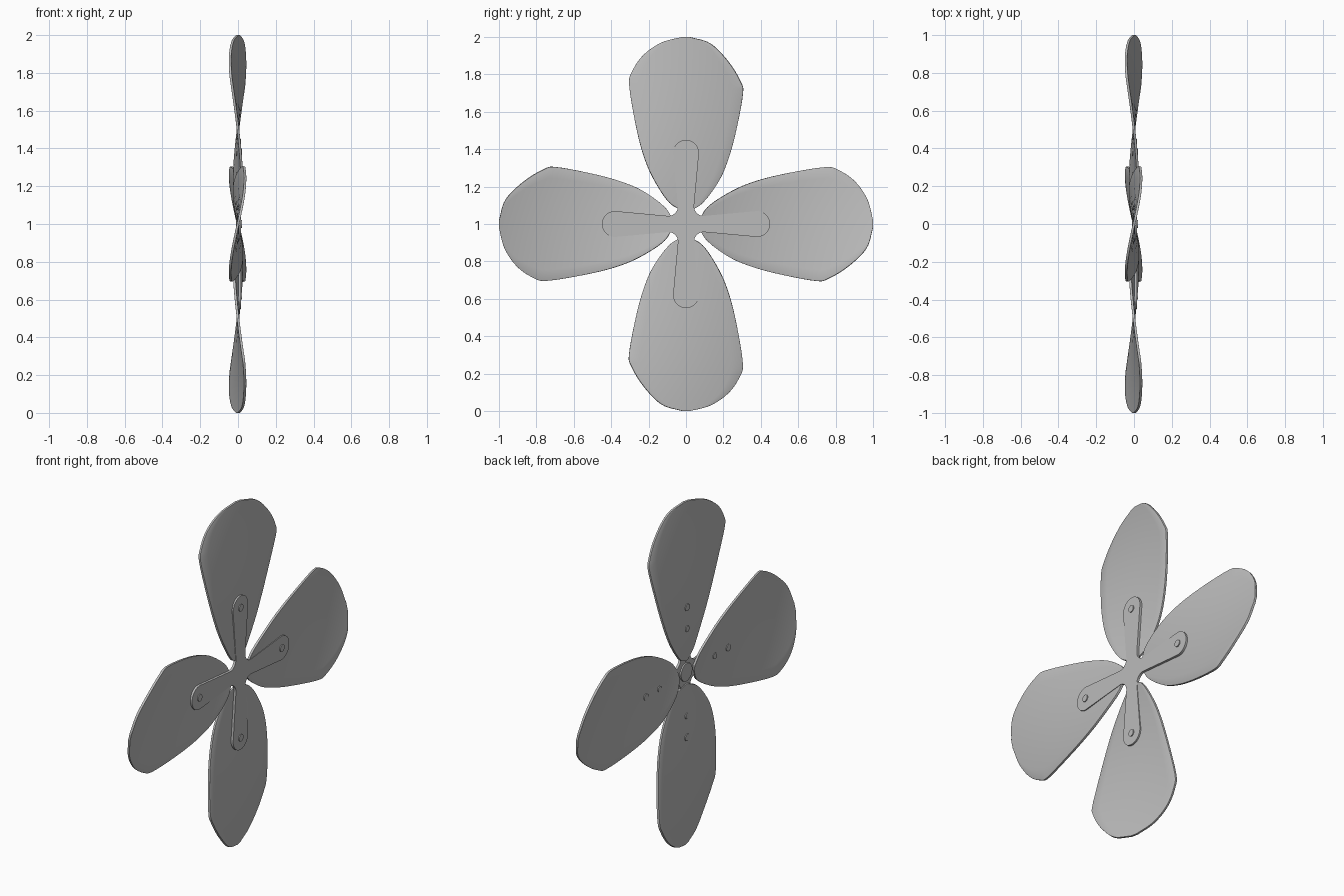
import bpy, bmesh, math
from mathutils import Vector, Matrix

cube = bpy.data.objects.get("Cube")
if cube:
    bpy.data.objects.remove(cube, do_unlink=True)

metal = bpy.data.materials.new("grey metal")
metal.use_nodes = True
GREY = (0.5, 0.5, 0.5, 1)
metal.diffuse_color = GREY
metal.node_tree.nodes["Principled BSDF"].inputs["Base Color"].default_value = GREY

HUB = (0, 0, 1)


def add_object(name, mesh, quarter=0):
    """Place a part on the hub axis, turned by quarter turns."""
    obj = bpy.data.objects.new(name, mesh)
    obj.location = HUB
    obj.rotation_euler.x = quarter * math.pi / 2
    bpy.context.collection.objects.link(obj)
    return obj


def make_mesh(name, bm, smooth=True):
    bmesh.ops.recalc_face_normals(bm, faces=bm.faces)
    mesh = bpy.data.meshes.new(name)
    bm.to_mesh(mesh)
    bm.free()
    mesh.materials.append(metal)
    if smooth:
        mesh.shade_smooth()
        mesh.set_sharp_from_angle(angle=math.radians(35))
    return mesh


def smooth_path(points, steps=6):
    """Catmull-Rom curve through the points."""
    p = [Vector(q) for q in points]
    p = [2 * p[0] - p[1]] + p + [2 * p[-1] - p[-2]]
    out = []
    for a, b, c, d in zip(p, p[1:], p[2:], p[3:]):
        for i in range(steps):
            t = i / steps
            out.append(0.5 * (2 * b + (c - a) * t + (2 * a - 5 * b + 4 * c - d) * t * t
                              + (3 * b - a - 3 * c + d) * t ** 3))
    return out + [p[-2]]


# Blade: two edge curves (across, outward) joined by a twisted sheet
left_edge = [(-0.015, 0.07), (-0.09, 0.115), (-0.165, 0.225), (-0.22, 0.345), (-0.265, 0.51),
             (-0.303, 0.74), (-0.285, 0.82), (-0.225, 0.905), (-0.13, 0.97), (-0.02, 1.0)]
right_edge = [(0.015, 0.07), (0.08, 0.105), (0.15, 0.19), (0.205, 0.29), (0.258, 0.455),
              (0.304, 0.69), (0.29, 0.765), (0.225, 0.87), (0.13, 0.965), (0.02, 1.0)]
COLS = 10


def twist(across, out):
    return 0.45 * (out - 0.5) * across


def blade_mesh():
    bm = bmesh.new()
    rows = []
    for a, b in zip(smooth_path(left_edge), smooth_path(right_edge)):
        row = [a.lerp(b, i / COLS) for i in range(COLS + 1)]
        rows.append([bm.verts.new((twist(q.x, q.y), q.x, q.y)) for q in row])
    for r0, r1 in zip(rows, rows[1:]):
        for i in range(COLS):
            bm.faces.new((r0[i], r0[i + 1], r1[i + 1], r1[i]))
    return make_mesh("blade", bm)


blade = blade_mesh()
for k, side in enumerate(("top", "front", "bottom", "back")):
    obj = add_object(side + "_blade", blade, k)
    solid = obj.modifiers.new("thickness", "SOLIDIFY")
    solid.thickness = 0.013
    solid.offset = 0
    bevel = obj.modifiers.new("rounded_rim", "BEVEL")
    bevel.width = 0.003
    bevel.segments = 2
    bevel.angle_limit = math.radians(50)


# Four-armed bracket: filleted corners, flared arms, round ends
def arc(cx, cy, radius, start, end, n):
    angles = [math.radians(start + (end - start) * i / n) for i in range(n + 1)]
    return [Vector((0, cx + radius * math.cos(a), cy + radius * math.sin(a))) for a in angles]


def bracket_mesh():
    arm = arc(0.095, 0.095, 0.052, 225, 180, 5) + arc(0, 0.38, 0.069, -5, 185, 20)
    arm += arc(-0.095, 0.095, 0.052, 0, -45, 5)[:-1]
    bm = bmesh.new()
    verts = []
    for k in range(4):
        turn = Matrix.Rotation(k * math.pi / 2, 3, "X")
        verts += [bm.verts.new(turn @ p + Vector((0.003, 0, 0))) for p in arm]
    face = bm.faces.new(verts)
    ext = bmesh.ops.extrude_face_region(bm, geom=[face])
    moved = [g for g in ext["geom"] if isinstance(g, bmesh.types.BMVert)]
    bmesh.ops.translate(bm, verts=moved, vec=(0.014, 0, 0))
    return make_mesh("bracket", bm)


add_object("hub_bracket", bracket_mesh())


# Rivets and hub disc: short cylinders along the axle
def disc_mesh(name, radius, x0, x1, out, sides=24):
    bm = bmesh.new()
    place = Matrix.Translation(((x0 + x1) / 2, 0, out)) @ Matrix.Rotation(math.pi / 2, 4, "Y")
    bmesh.ops.create_cone(bm, cap_ends=True, segments=sides, radius1=radius, radius2=radius,
                          depth=x1 - x0, matrix=place)
    return make_mesh(name, bm)


add_object("hub_disc", disc_mesh("hub_disc", 0.052, -0.005, 0.004, 0))
outer = disc_mesh("outer_rivet", 0.02, -0.011, 0.022, 0.38)
inner = disc_mesh("inner_rivet", 0.017, -0.011, 0.01, 0.255)
for k in range(4):
    add_object("outer_rivet", outer, k)
    add_object("inner_rivet", inner, k)
